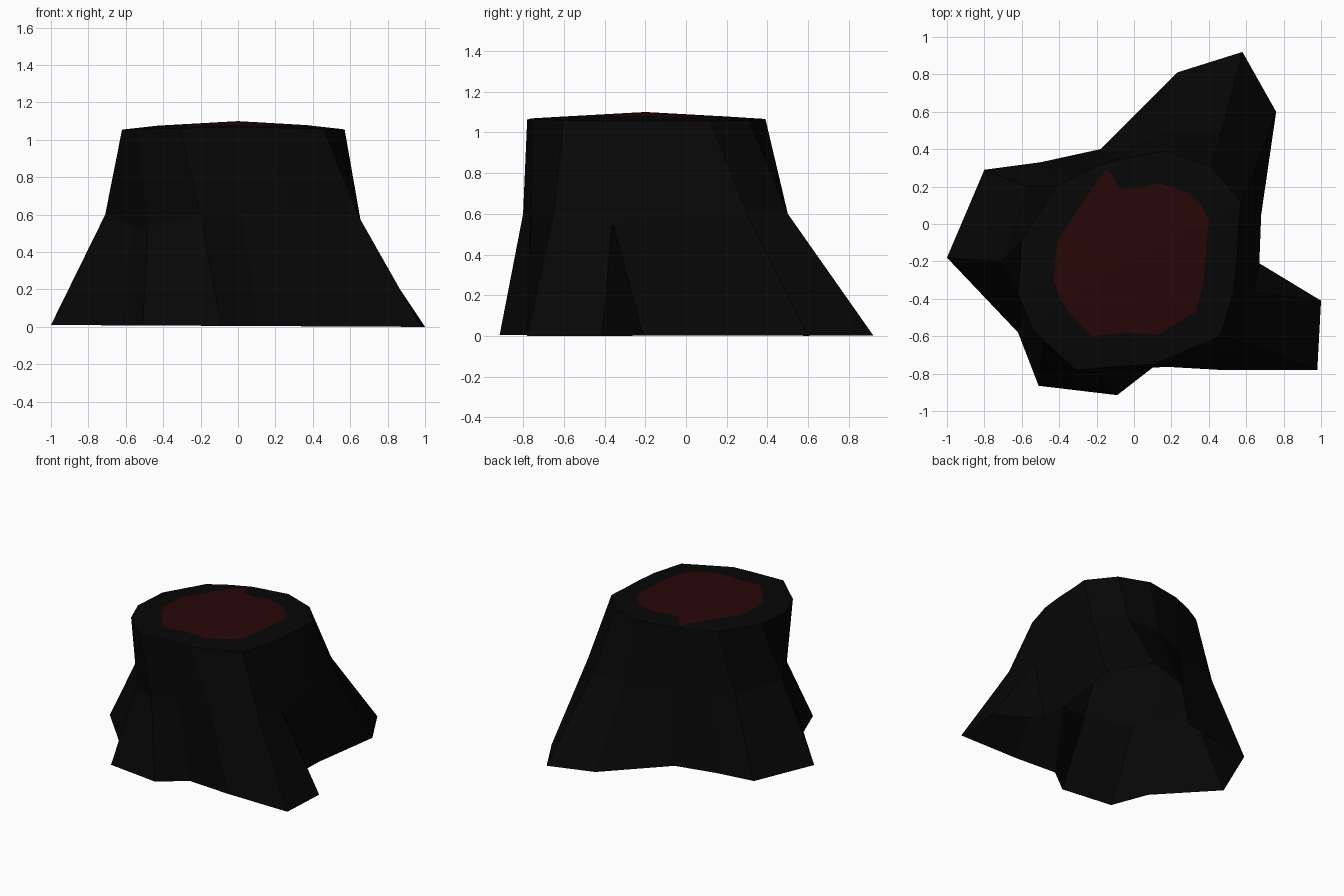
import bpy
import bmesh
from math import hypot

default_cube = bpy.data.objects.get("Cube")
if default_cube:
    bpy.data.objects.remove(default_cube, do_unlink=True)


def make_material(name, colour):
    """One flat colour for viewport and render."""
    material = bpy.data.materials.new(name)
    material.use_nodes = True
    material.diffuse_color = colour
    shader = material.node_tree.nodes["Principled BSDF"]
    shader.inputs["Base Color"].default_value = colour
    shader.inputs["Roughness"].default_value = 1
    return material


def add_ring(bm, outline, height):
    """Add one cross-section; height is a function of x and y."""
    return [bm.verts.new((x, y, height(x, y))) for x, y in outline]


def add_wall(bm, lower, upper):
    """Join two cross-sections with a band of faces."""
    for i in range(len(lower)):
        j = (i + 1) % len(lower)
        bm.faces.new((lower[i], lower[j], upper[j], upper[i]))


def add_fan(bm, ring, centre, material_index):
    """Close a cross-section with triangles to a centre point."""
    hub = bm.verts.new(centre)
    for i in range(len(ring)):
        face = bm.faces.new((ring[i], ring[(i + 1) % len(ring)], hub))
        face.material_index = material_index


def loop_edges(bm, ring):
    """Edges running round a cross-section."""
    return [bm.edges.get((ring[i - 1], ring[i])) for i in range(len(ring))]


bark = make_material("charred bark", (0.002, 0.002, 0.002, 1))
heart = make_material("dark red heartwood", (0.021, 0.002, 0.0023, 1))

# Cross-sections, counter-clockwise from the right front root
root_outline = [
    (1, -.41), (.67, -.21), (.68, .05), (.76, .6),
    (.58, .92), (.23, .81), (-.18, .4), (-.5, .33),
    (-.8, .29), (-1, -.18), (-.62, -.58), (-.51, -.865),
    (-.09, -.915), (.11, -.76), (.46, -.78), (.98, -.78)]
waist_outline = [
    (.64, -.365), (.64, -.355), (.65, 0), (.65, .3),
    (.47, .5), (.2, .5), (-.12, .37), (-.42, .27),
    (-.57, .2), (-.71, -.2), (-.57, -.42), (-.48, -.58),
    (-.2, -.8), (.02, -.77), (.3, -.76), (.64, -.65)]
rim_outline = [
    (.53, -.37), (.55, -.2), (.56, 0), (.57, .12),
    (.41, .31), (.17, .39), (-.11, .34), (-.27, .28),
    (-.42, .2), (-.6, -.09), (-.62, -.37), (-.54, -.57),
    (-.31, -.78), (-.06, -.76), (.11, -.75), (.46, -.6)]
heart_outline = [
    (.4, .02), (.36, .1), (.28, .17), (.13, .22), (.03, .19),
    (-.08, .19), (-.12, .27), (-.15, .29), (-.18, .25), (-.27, .12),
    (-.41, -.09), (-.43, -.3), (-.39, -.41), (-.33, -.49), (-.23, -.6),
    (-.03, -.58), (.13, -.59), (.33, -.47), (.37, -.32)]

# Hollow, open-bottomed stump: flared roots, waist and rim
bm = bmesh.new()
roots = add_ring(bm, root_outline, lambda x, y: .005 - .005 * x)
waist = add_ring(bm, waist_outline, lambda x, y: .6)
rim = add_ring(bm, rim_outline, lambda x, y: 1.07 - .025 * abs(x))
add_wall(bm, roots, waist)
add_wall(bm, waist, rim)

# The clefts between roots reach less high
for column in (0, 1, 10, 11):
    waist[column].co.z = .54

# Shallow domed top: irregular red heartwood inside a ring of bark
core = add_ring(bm, heart_outline,
                lambda x, y: 1.1 - .055 * hypot(x, y + .2))
add_fan(bm, core, (0, -.2, 1.1), 1)
bmesh.ops.triangle_fill(bm, edges=loop_edges(bm, rim) + loop_edges(bm, core),
                        use_beauty=True, normal=(0, 0, 1))
bmesh.ops.recalc_face_normals(bm, faces=bm.faces[:])

mesh = bpy.data.meshes.new("tree_stump")
bm.to_mesh(mesh)
bm.free()
mesh.materials.append(bark)
mesh.materials.append(heart)
stump = bpy.data.objects.new("tree_stump", mesh)
bpy.context.collection.objects.link(stump)
